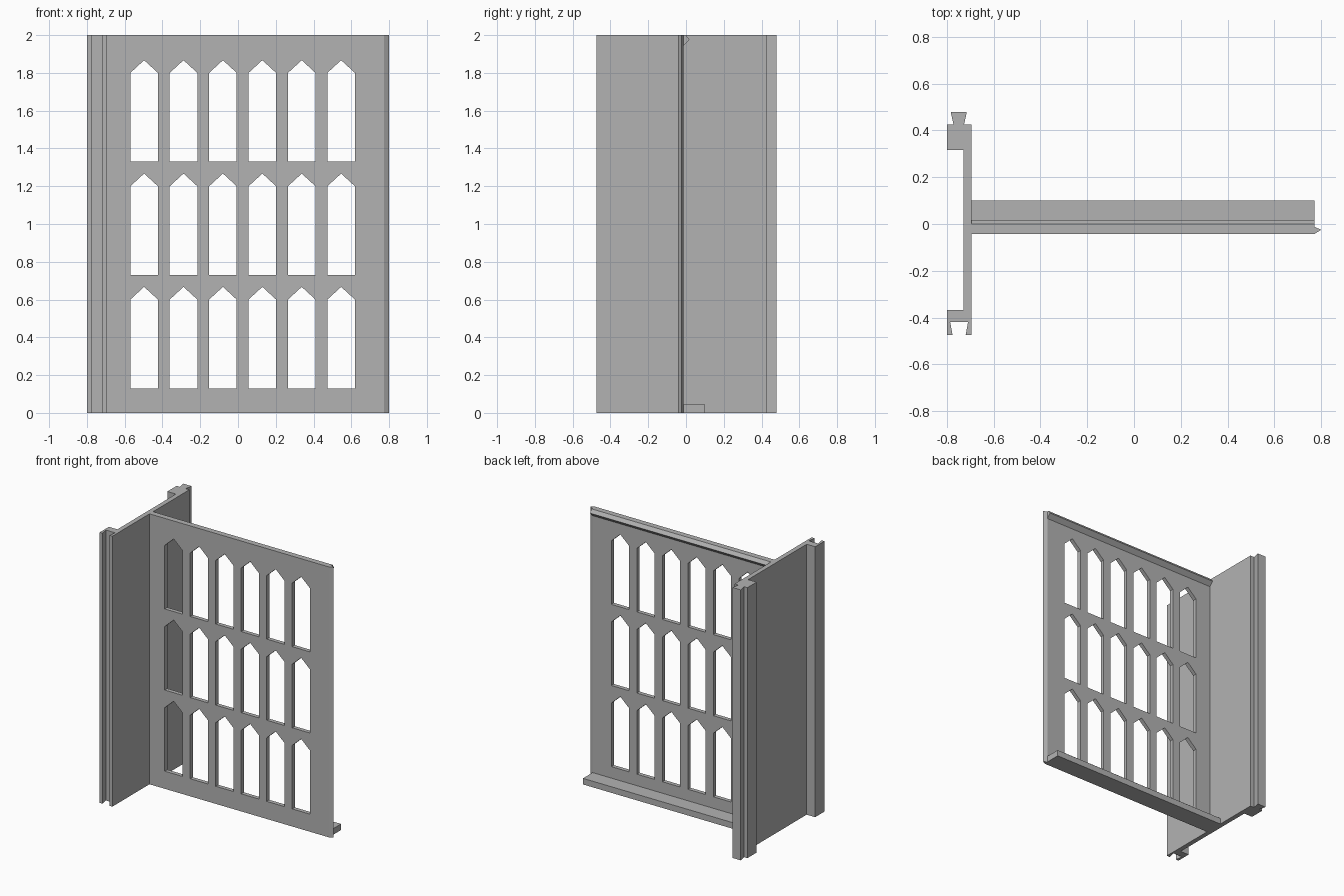
import bpy
import bmesh
from mathutils import Vector

cube = bpy.data.objects.get("Cube")
if cube:
    bpy.data.objects.remove(cube, do_unlink=True)

grey = bpy.data.materials.new("plain grey")
grey.use_nodes = True
grey.diffuse_color = (0.45, 0.45, 0.45, 1)
grey.node_tree.nodes["Principled BSDF"].inputs["Base Color"].default_value = grey.diffuse_color


def prism(bm, points, sweep):
    """Sweep a closed 3D outline along a vector into a solid."""
    face = bm.faces.new([bm.verts.new(p) for p in points])
    top = bmesh.ops.extrude_face_region(bm, geom=[face], use_keep_orig=True)["geom"]
    bmesh.ops.translate(bm, vec=Vector(sweep),
                        verts=[g for g in top if isinstance(g, bmesh.types.BMVert)])


def make_part(name, prisms):
    bm = bmesh.new()
    for points, sweep in prisms:
        prism(bm, points, sweep)
    bmesh.ops.recalc_face_normals(bm, faces=bm.faces)
    mesh = bpy.data.meshes.new(name)
    bm.to_mesh(mesh)
    bm.free()
    mesh.materials.append(grey)
    ob = bpy.data.objects.new(name, mesh)
    bpy.context.scene.collection.objects.link(ob)
    return ob


HEIGHT = 2.0
OUTER, INNER, WEB = -0.8, -0.695, -0.73   # side panel x positions
FRONT, BACK = -0.042, -0.012              # window wall y positions
END = 0.773                               # free end of the window wall

# Side panel: thin web, front block with dovetail groove, back block with tongue
panel = [
    (INNER, -0.475), (INNER, 0.425),
    (-0.727, 0.425), (-0.715, 0.48), (-0.784, 0.48), (-0.772, 0.425),
    (OUTER, 0.425), (OUTER, 0.317), (WEB, 0.317),
    (WEB, -0.367), (OUTER, -0.367), (OUTER, -0.475),
    (-0.776, -0.475), (-0.786, -0.42), (-0.71, -0.42), (-0.72, -0.475),
]
make_part("side_panel", [([(x, y, 0) for x, y in panel], (0, 0, HEIGHT))])

# Window wall with a pointed free edge
wall_plan = [(INNER, FRONT), (END, FRONT), (0.8, -0.025), (END, BACK), (INNER, BACK)]
wall = make_part("window_wall", [([(x, y, 0) for x, y in wall_plan], (0, 0, HEIGHT))])

# Three rows of six pointed windows cut through the wall
opening = [(-0.073, 0.13), (0.073, 0.13), (0.073, 0.6), (0, 0.667), (-0.073, 0.6)]
holes = []
for row in range(3):
    for col in range(6):
        cx, cz = -0.497 + 0.2086 * col, 0.6 * row
        holes.append(([(cx + x, -0.2, cz + z) for x, z in opening], (0, 0.4, 0)))
cutter = make_part("window_cutter", holes)
cutter.hide_render = True
cut = wall.modifiers.new("windows", 'BOOLEAN')
cut.operation = 'DIFFERENCE'
cut.solver = 'EXACT'
cut.object = cutter
bpy.context.view_layer.update()
graph = bpy.context.evaluated_depsgraph_get()
cut_mesh = bpy.data.meshes.new_from_object(wall.evaluated_get(graph))
wall.modifiers.clear()
wall.data = cut_mesh
bpy.data.objects.remove(cutter, do_unlink=True)

# Long strips on the back of the wall
strips = {
    "bottom_ledge": [(BACK, 0), (0.1, 0), (0.1, 0.045), (BACK, 0.045)],
    "top_cornice": [(BACK, 1.945), (0.018, 1.975), (0.0, HEIGHT), (BACK, HEIGHT)],
}
for name, section in strips.items():
    make_part(name, [([(INNER, y, z) for y, z in section], (END - INNER, 0, 0))])
